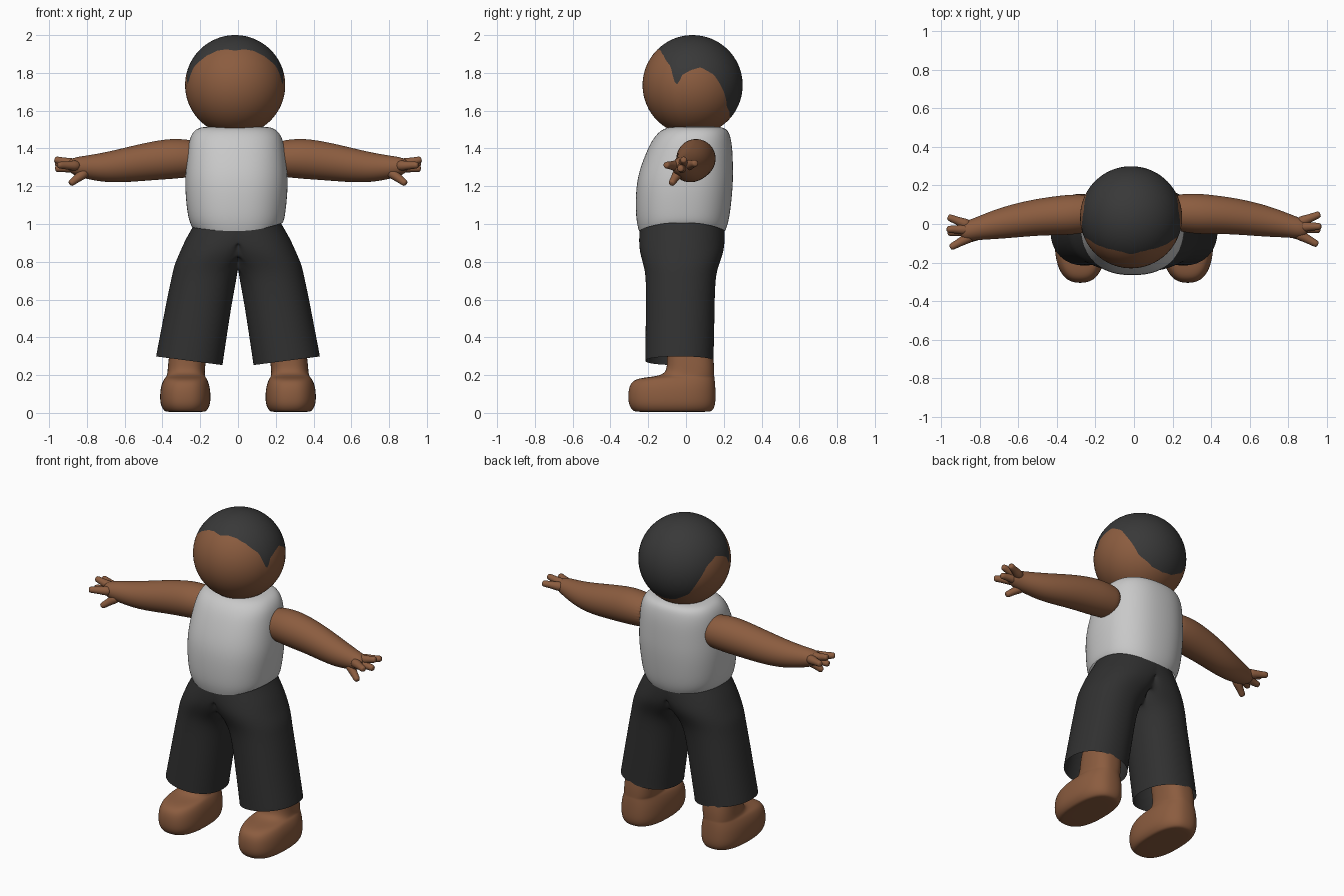
import bpy, bmesh, math
from mathutils import Vector

if "Cube" in bpy.data.objects:
    bpy.data.objects.remove(bpy.data.objects["Cube"])


def material(name, rgb):
    m = bpy.data.materials.new(name)
    m.diffuse_color = (*rgb, 1)
    m.use_nodes = True
    m.node_tree.nodes["Principled BSDF"].inputs["Base Color"].default_value = m.diffuse_color
    return m


SKIN = material("brown skin", (0.26, 0.108, 0.05))
HAIR = material("dark hair", (0.04, 0.04, 0.04))
SHIRT = material("light grey shirt", (0.58, 0.58, 0.58))
PANTS = material("charcoal trousers", (0.03, 0.03, 0.03))


def ring(c, u, v, p=2.0, n=32):
    """Superellipse ring around c with half-axis vectors u and v."""
    c, u, v = Vector(c), Vector(u), Vector(v)
    pts = []
    for i in range(n):
        a = 2 * math.pi * i / n
        ca, sa = math.cos(a), math.sin(a)
        pts.append(c + u * math.copysign(abs(ca) ** (2 / p), ca)
                   + v * math.copysign(abs(sa) ** (2 / p), sa))
    return pts


def loft(name, rings, mats, cap_start=True, cap_end=True, split=0, subdiv=2,
         mirror=False, seam=False):
    """Skin a list of rings; the first `split` bands use material 0, the rest 1."""
    bm = bmesh.new()
    rows = [[bm.verts.new(p) for p in r] for r in rings]
    n = len(rows[0])
    for k in range(len(rows) - 1):
        for i in range(n):
            j = (i + 1) % n
            f = bm.faces.new((rows[k][i], rows[k][j], rows[k + 1][j], rows[k + 1][i]))
            f.material_index = 1 if split and k >= split else 0
    if cap_start:
        bm.faces.new(rows[0])
    if cap_end:
        bm.faces.new(rows[-1]).material_index = 1 if split else 0
    if seam:  # remove the hidden wall on the centre plane
        wall = [f for f in bm.faces if all(v.co.x < 1e-5 for v in f.verts)]
        bmesh.ops.delete(bm, geom=wall, context='FACES')
    if mirror:
        extra = bmesh.ops.duplicate(bm, geom=bm.verts[:] + bm.edges[:] + bm.faces[:])
        for g in extra["geom"]:
            if isinstance(g, bmesh.types.BMVert):
                g.co.x *= -1
        if seam:
            bmesh.ops.remove_doubles(bm, verts=[v for v in bm.verts if abs(v.co.x) < 1e-4],
                                     dist=1e-4)
    bmesh.ops.recalc_face_normals(bm, faces=bm.faces[:])
    for f in bm.faces:
        f.smooth = True
    me = bpy.data.meshes.new(name)
    bm.to_mesh(me)
    bm.free()
    for m in mats:
        me.materials.append(m)
    ob = bpy.data.objects.new(name, me)
    bpy.context.collection.objects.link(ob)
    if subdiv:
        s = ob.modifiers.new("Smooth", 'SUBSURF')
        s.levels = s.render_levels = subdiv
    return ob


# Head: sphere whose rows follow the hairline, so the hair edge is crisp
HC, HR = Vector((-0.015, 0.035, 1.735)), 0.265
LINE = [(0, 1.918), (15, 1.925), (30, 1.917), (45, 1.89), (62, 1.835), (70, 1.74),
        (73, 1.74), (78, 1.79), (88, 1.815), (100, 1.83), (116, 1.79), (129, 1.70),
        (139, 1.62), (160, 1.57), (180, 1.56)]


def hairline(deg):
    for (a0, z0), (a1, z1) in zip(LINE, LINE[1:]):
        if deg <= a1 + 1e-6:
            z = z0 + (z1 - z0) * (deg - a0) / (a1 - a0)
            return math.acos((z - HC.z) / HR)


UP, LOW, COLS = 24, 24, 120
head = []
for k in range(UP + LOW + 1):
    row = []
    for i in range(COLS):
        deg = -180 + 360 * i / COLS
        h, a = hairline(abs(deg)), math.radians(deg)
        t = h * k / UP if k <= UP else h + (math.pi - h) * (k - UP) / LOW
        t = min(max(t, 0.01), math.pi - 0.01)
        row.append(HC + HR * Vector((math.sin(t) * math.sin(a),
                                     -math.sin(t) * math.cos(a), math.cos(t))))
    head.append(row)
loft("head", head, [HAIR, SKIN], split=UP, subdiv=0)

# Shirt: z, x range, y range, hem lift at the sides
body = []
for z, x0, x1, y0, y1, lift in [
        (0.962, -0.243, 0.238, -0.25, 0.208, 1), (0.99, -0.255, 0.245, -0.258, 0.22, 0.7),
        (1.05, -0.27, 0.253, -0.268, 0.234, 0.3), (1.2, -0.283, 0.267, -0.267, 0.25, 0),
        (1.3, -0.277, 0.26, -0.243, 0.25, 0), (1.4, -0.267, 0.248, -0.203, 0.247, 0),
        (1.46, -0.255, 0.235, -0.17, 0.237, 0), (1.5, -0.23, 0.205, -0.13, 0.222, 0),
        (1.515, -0.19, 0.165, -0.085, 0.185, 0), (1.517, -0.1, 0.09, -0.02, 0.13, 0)]:
    rx, cx = (x1 - x0) / 2, (x0 + x1) / 2
    r = ring((cx, (y0 + y1) / 2, z), (rx, 0, 0), (0, (y1 - y0) / 2, 0), 2.35)
    for p in r:
        c = (p.x - cx) / rx
        p.z += lift * (0.045 if c > 0 else 0.02) * c * c
    body.append(r)
loft("shirt", body, [SHIRT], cap_start=False)

# Trousers: half rings that split into a leg, mirrored and welded at the centre
legs = []
for z, cx, rx, cy, ry, tilt in [
        (1.03, 0, 0.215, -0.02, 0.215, 0), (0.98, 0, 0.242, -0.02, 0.225, 0),
        (0.92, 0.03, 0.248, -0.022, 0.228, 0), (0.85, 0.09, 0.218, -0.023, 0.223, 0),
        (0.78, 0.148, 0.19, -0.026, 0.198, 0.02), (0.72, 0.178, 0.171, -0.028, 0.185, 0.05),
        (0.6, 0.203, 0.171, -0.03, 0.182, 0.09), (0.44, 0.23, 0.173, -0.032, 0.182, 0.12),
        (0.29, 0.256, 0.176, -0.035, 0.181, 0.13), (0.276, 0.2575, 0.1765, -0.035, 0.181, 0.13)]:
    r = ring((cx, cy, z), (rx, 0, 0), (0, ry, 0), 2.15, 40)
    for p in r:
        p.x = max(p.x, 0)
        p.z += tilt * (p.x - cx)
    legs.append(r)
loft("trousers", legs, [PANTS], False, False, mirror=True, seam=True)

# Bare feet with ankles running up into the trouser legs
foot = [ring((cx, (y0 + y1) / 2, z), (rx, 0, 0), (0, (y1 - y0) / 2, 0), 2.5)
        for z, cx, rx, y0, y1 in [
            (0.005, 0.278, 0.095, -0.26, 0.115), (0.008, 0.278, 0.112, -0.28, 0.14),
            (0.04, 0.279, 0.132, -0.304, 0.156), (0.09, 0.279, 0.135, -0.308, 0.158),
            (0.14, 0.279, 0.13, -0.302, 0.156), (0.175, 0.278, 0.117, -0.28, 0.153),
            (0.188, 0.277, 0.107, -0.22, 0.151), (0.195, 0.276, 0.101, -0.14, 0.15),
            (0.22, 0.274, 0.099, -0.102, 0.15), (0.28, 0.27, 0.099, -0.1, 0.148),
            (0.45, 0.245, 0.1, -0.1, 0.12)]]
loft("feet", foot, [SKIN], mirror=True)

# Arms and hands: the left arm sits slightly further forward
ARM = [(0.2, 0.06, 1.345, 0.09, 0.09), (0.26, 0.057, 1.347, 0.1, 0.1),
       (0.33, 0.053, 1.346, 0.105, 0.106), (0.4, 0.05, 1.341, 0.102, 0.106),
       (0.5, 0.043, 1.328, 0.096, 0.1), (0.6, 0.03, 1.312, 0.09, 0.092),
       (0.7, 0.013, 1.3, 0.08, 0.08), (0.79, -0.005, 1.3, 0.065, 0.064),
       (0.85, -0.02, 1.303, 0.055, 0.053), (0.885, -0.022, 1.307, 0.048, 0.038),
       (0.9, -0.022, 1.308, 0.03, 0.022)]
FINGERS = [((0.84, -0.045, 1.308), (0.955, -0.108, 1.312)),
           ((0.85, -0.015, 1.315), (0.972, -0.012, 1.342)),
           ((0.85, 0.005, 1.31), (0.967, 0.052, 1.322)),
           ((0.85, -0.02, 1.3), (0.968, -0.03, 1.292)),
           ((0.80, -0.035, 1.28), (0.89, -0.078, 1.212))]
for side, s, dy in (("right", 1, 0), ("left", -1, -0.015)):
    rings = [ring((s * x, y + dy * x, z), (0, ry, 0), (0, 0, rz))
             for x, y, z, ry, rz in ARM]
    loft(side + "_arm", rings, [SKIN])
    for n, (a, b) in enumerate(FINGERS):
        a, b = (Vector((s * p[0], p[1] + dy, p[2])) for p in (a, b))
        d = (b - a).normalized()
        u = d.cross(Vector((0, 0, 1))).normalized()
        v = d.cross(u)
        tube = [ring(a.lerp(b, t), u * r, v * r, n=12) for t, r in
                [(0, 0.03), (0.3, 0.028), (0.6, 0.021), (0.85, 0.02), (0.97, 0.017), (1, 0.009)]]
        loft(f"{side}_finger_{n + 1}", tube, [SKIN], subdiv=1)
